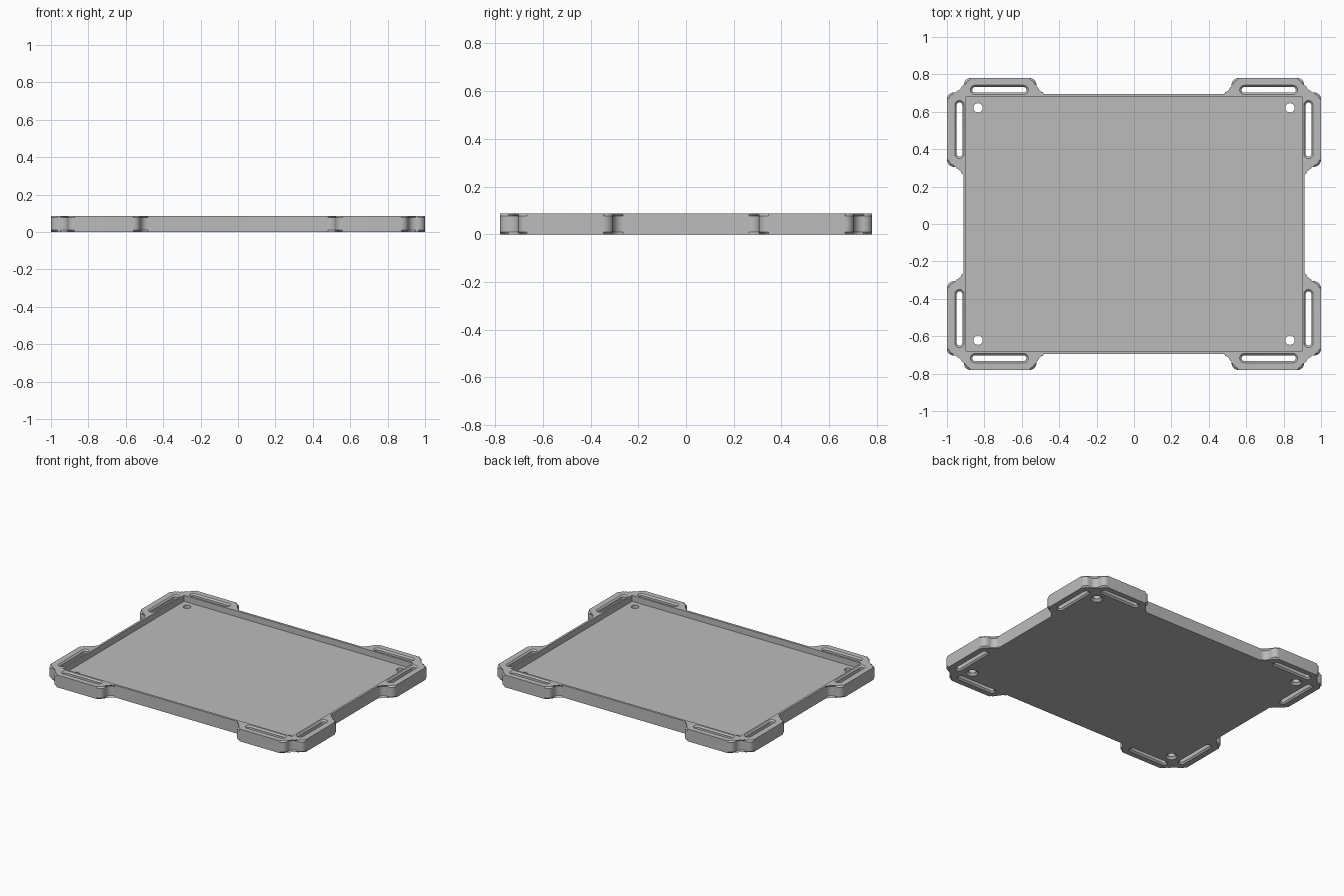
import bpy, bmesh
from math import cos, sin, pi
from mathutils import Vector

HEIGHT, FLOOR, CHAMFER = 0.087, 0.045, 0.01

if "Cube" in bpy.data.objects:
    bpy.data.objects.remove(bpy.data.objects["Cube"], do_unlink=True)

grey = bpy.data.materials.new("plain grey")
grey.use_nodes = True
colour = (0.5, 0.5, 0.5, 1)
grey.diffuse_color = colour
grey.node_tree.nodes["Principled BSDF"].inputs["Base Color"].default_value = colour


def make_object(name, bm):
    bmesh.ops.recalc_face_normals(bm, faces=bm.faces)
    mesh = bpy.data.meshes.new(name)
    bm.to_mesh(mesh)
    bm.free()
    mesh.materials.append(grey)
    obj = bpy.data.objects.new(name, mesh)
    bpy.context.collection.objects.link(obj)
    return obj


def loft(bm, rings):
    """Closed solid through equal-length rings of points."""
    loops = [[bm.verts.new(p) for p in ring] for ring in rings]
    for low, high in zip(loops, loops[1:]):
        for i in range(len(low)):
            j = (i + 1) % len(low)
            bm.faces.new((low[i], low[j], high[j], high[i]))
    bm.faces.new(loops[0][::-1])
    bm.faces.new(loops[-1])


def fillet(before, corner, after, radius, steps=8):
    """Rounded right-angle corner."""
    a = (before - corner).normalized() * radius
    b = (after - corner).normalized() * radius
    turns = [pi / 2 * i / steps for i in range(steps + 1)]
    return [corner + a * (1 - sin(t)) + b * (1 - cos(t)) for t in turns]


def stadium(x, y, half_x, half_y, radius, z, steps=8):
    """Ring with round ends; zero half lengths give a circle."""
    points = []
    for k, (sx, sy) in enumerate(((1, 1), (-1, 1), (-1, -1), (1, -1))):
        for i in range(steps):
            t = pi / 2 * (k + (i + 0.5) / steps)
            points.append((x + sx * half_x + radius * cos(t),
                           y + sy * half_y + radius * sin(t), z))
    return points


# Tray body: one quarter of the outline, mirrored to all four
quarter = [(0.912, 0.305, 0.04), (1.0, 0.305, 0.04), (1.0, 0.703, 0.036),
           (0.91, 0.703, 0.04), (0.91, 0.78, 0.036),
           (0.522, 0.78, 0.036), (0.522, 0.694, 0.04)]
half = quarter + [(-x, y, r) for x, y, r in reversed(quarter)]
corners = half + [(x, -y, r) for x, y, r in reversed(half)]
spots = [Vector((x, y)) for x, y, r in corners]
outline = []
for i, (x, y, r) in enumerate(corners):
    outline += fillet(spots[i - 1], spots[i], spots[(i + 1) % len(spots)], r)

bm = bmesh.new()
loft(bm, [[(p.x, p.y, z) for p in outline] for z in (0, HEIGHT)])
rim = [e for e in bm.edges if abs(e.verts[0].co.z - e.verts[1].co.z) < 1e-5]
bmesh.ops.bevel(bm, geom=rim, offset=CHAMFER, segments=1, affect='EDGES')
tray = make_object("tray", bm)

# Recess cutter
bm = bmesh.new()
bmesh.ops.create_cube(bm, size=1)
for v in bm.verts:
    v.co = (v.co.x * 1.794, v.co.y * 1.356, FLOOR if v.co.z < 0 else 0.2)
recess = make_object("recess_cutter", bm)

# Strap slots chamfered at both ends, and countersunk screw holes
slot_levels = [(-0.01, 0.02), (CHAMFER, 0), (HEIGHT - CHAMFER, 0), (HEIGHT + 0.01, 0.02)]
hole_levels = [(-0.01, 0.025), (0.015, 0), (0.15, 0)]
bm = bmesh.new()
for sx in (1, -1):
    for sy in (1, -1):
        for x, y, hx, hy, r, levels in (
                (0.933, 0.505, 0, 0.13, 0.015, slot_levels),
                (0.72, 0.717, 0.13, 0, 0.015, slot_levels),
                (0.834, 0.621, 0, 0, 0.025, hole_levels)):
            loft(bm, [stadium(sx * x, sy * y, hx, hy, r + grow, z)
                      for z, grow in levels])
openings = make_object("openings_cutter", bm)

# Cut the body and clean up
bpy.context.view_layer.objects.active = tray
for cutter in (recess, openings):
    cutter.hide_render = True
    mod = tray.modifiers.new("cut", 'BOOLEAN')
    mod.operation = 'DIFFERENCE'
    mod.solver = 'EXACT'
    mod.object = cutter
    bpy.ops.object.modifier_apply(modifier=mod.name)
    bpy.data.objects.remove(cutter, do_unlink=True)

bpy.ops.object.select_all(action='DESELECT')
tray.select_set(True)
bpy.ops.object.shade_smooth_by_angle()
